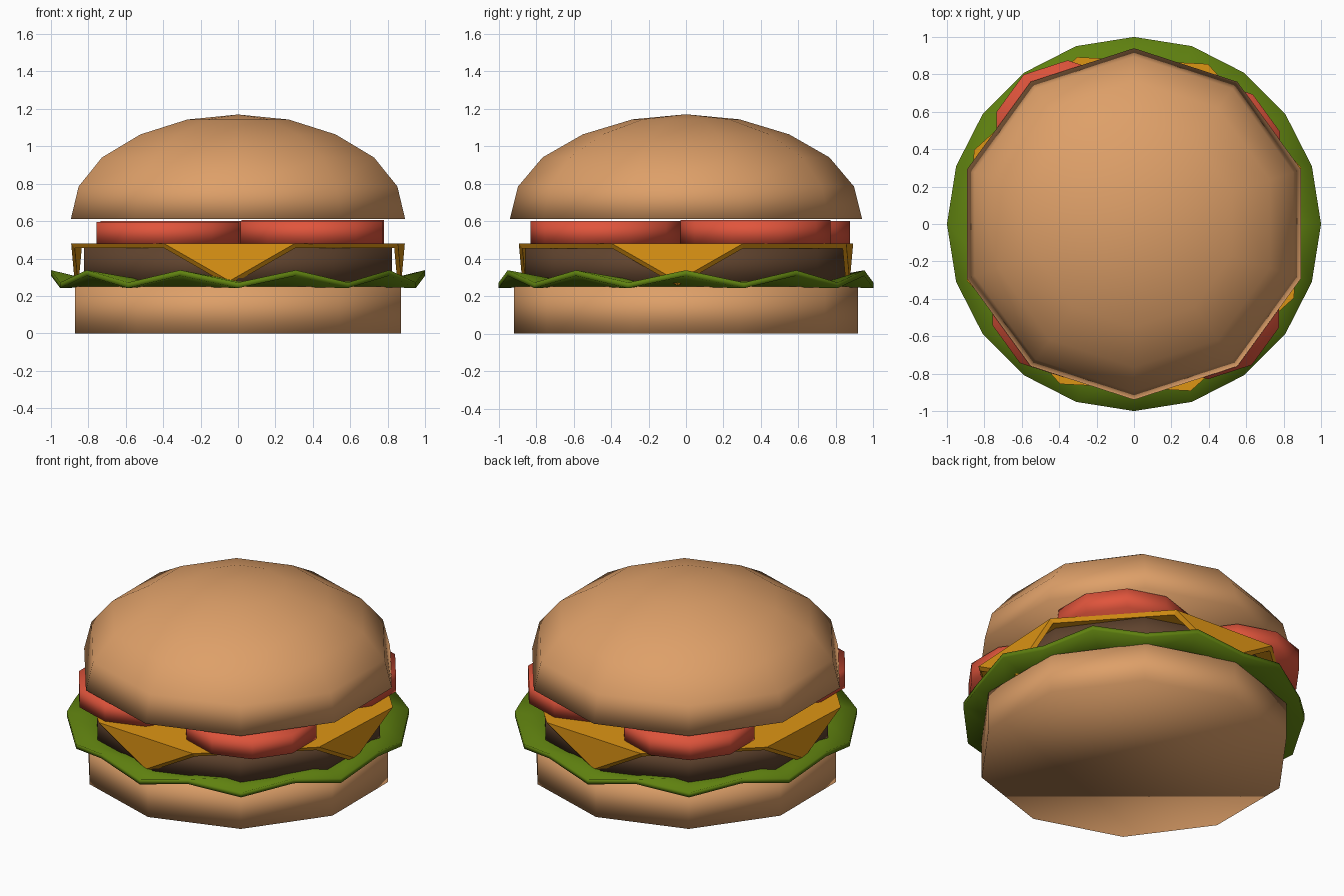
import bpy, bmesh
from math import cos, sin, pi, radians

if "Cube" in bpy.data.objects:
    bpy.data.objects.remove(bpy.data.objects["Cube"])


def material(name, rgb):
    m = bpy.data.materials.new(name)
    m.diffuse_color = (*rgb, 1)
    m.use_nodes = True
    m.node_tree.nodes["Principled BSDF"].inputs["Base Color"].default_value = m.diffuse_color
    return m


BUN = material("bread", (0.73, 0.35, 0.14))
LETTUCE = material("lettuce_green", (0.115, 0.22, 0.005))
PATTY = material("cooked_meat", (0.12, 0.058, 0.028))
CHEESE = material("cheese_yellow", (0.73, 0.30, 0.007))
TOMATO = material("tomato_red", (0.75, 0.09, 0.045))


def finish(name, bm, mat, smooth=True):
    bmesh.ops.recalc_face_normals(bm, faces=bm.faces)
    for f in bm.faces:
        f.smooth = smooth
    me = bpy.data.meshes.new(name)
    bm.to_mesh(me)
    bm.free()
    me.materials.append(mat)
    ob = bpy.data.objects.new(name, me)
    bpy.context.collection.objects.link(ob)
    return ob


def skin(bm, rings):
    """Bridge neighbouring rings of vertices with quads."""
    for a, b in zip(rings, rings[1:]):
        n = len(a)
        for i in range(n):
            j = (i + 1) % n
            bm.faces.new((a[i], a[j], b[j], b[i]))


def lathe(name, profile, mat, centre=(0, 0), apex=None, sides=10):
    """Ten-sided round part from (radius, z) points; a corner faces the back."""
    bm = bmesh.new()
    rings = []
    for r, z in profile:
        rings.append([bm.verts.new((centre[0] + r * cos(pi / 2 + 2 * pi * i / sides),
                                    centre[1] + r * sin(pi / 2 + 2 * pi * i / sides), z))
                      for i in range(sides)])
    skin(bm, rings)
    bm.faces.new(rings[0])
    top = rings[-1]
    if apex is None:
        bm.faces.new(top)
    else:
        tip = bm.verts.new((centre[0], centre[1], apex))
        for i in range(sides):
            bm.faces.new((top[i], top[(i + 1) % sides], tip))
    return finish(name, bm, mat)


# buns and patty
lathe("bottom_bun", [(0.917, 0), (0.917, 0.25)], BUN)
lathe("patty", [(0.867, 0.27), (0.867, 0.455)], PATTY)
lathe("top_bun", [(0.94, 0.61), (0.896, 0.785), (0.765, 0.94), (0.55, 1.063), (0.285, 1.143)],
      BUN, apex=1.17)

# tomato slices
for i, (x, y, z) in enumerate([(-0.355, 0.475, 0.60), (0.40, 0.37, 0.605),
                               (0.395, -0.43, 0.60), (-0.375, -0.42, 0.595)]):
    lathe(f"tomato_slice_{i + 1}", [(0.4, 0.478), (0.4, z)], TOMATO, (x, y))

# wavy lettuce leaf: alternate rim corners rise and fall
bm = bmesh.new()


def leaf_ring(r, mid, amp):
    return [bm.verts.new((r * cos(i * pi / 10), r * sin(i * pi / 10),
                          mid + (amp if i % 2 == 0 else -amp))) for i in range(20)]


rings = [leaf_ring(0.8, 0.25, 0), leaf_ring(1.0, 0.275, 0.033),
         leaf_ring(1.0, 0.305, 0.033), leaf_ring(0.8, 0.28, 0)]
skin(bm, rings)
bm.faces.new(rings[0])
bm.faces.new(rings[-1])
finish("lettuce", bm, LETTUCE)

# cheese slice: turned square with its four corners folded down
bm = bmesh.new()
layers = []
for z, r in ((0.48, 0.875), (0.455, 0.855)):
    rim, tips = [], []
    for k in range(4):
        a = k * pi / 2 - radians(3)
        for s in (-0.35, 0.35):
            rim.append(bm.verts.new((r * cos(a) - s * sin(a), r * sin(a) + s * cos(a), z)))
        tips.append(bm.verts.new((r * cos(a), r * sin(a), z - 0.20)))
    bm.faces.new(rim)
    for k in range(4):
        bm.faces.new((rim[2 * k], tips[k], rim[2 * k + 1]))
    layers.append([v for k in range(4) for v in (rim[2 * k], tips[k], rim[2 * k + 1])])
skin(bm, layers)
finish("cheese_slice", bm, CHEESE, smooth=False)
